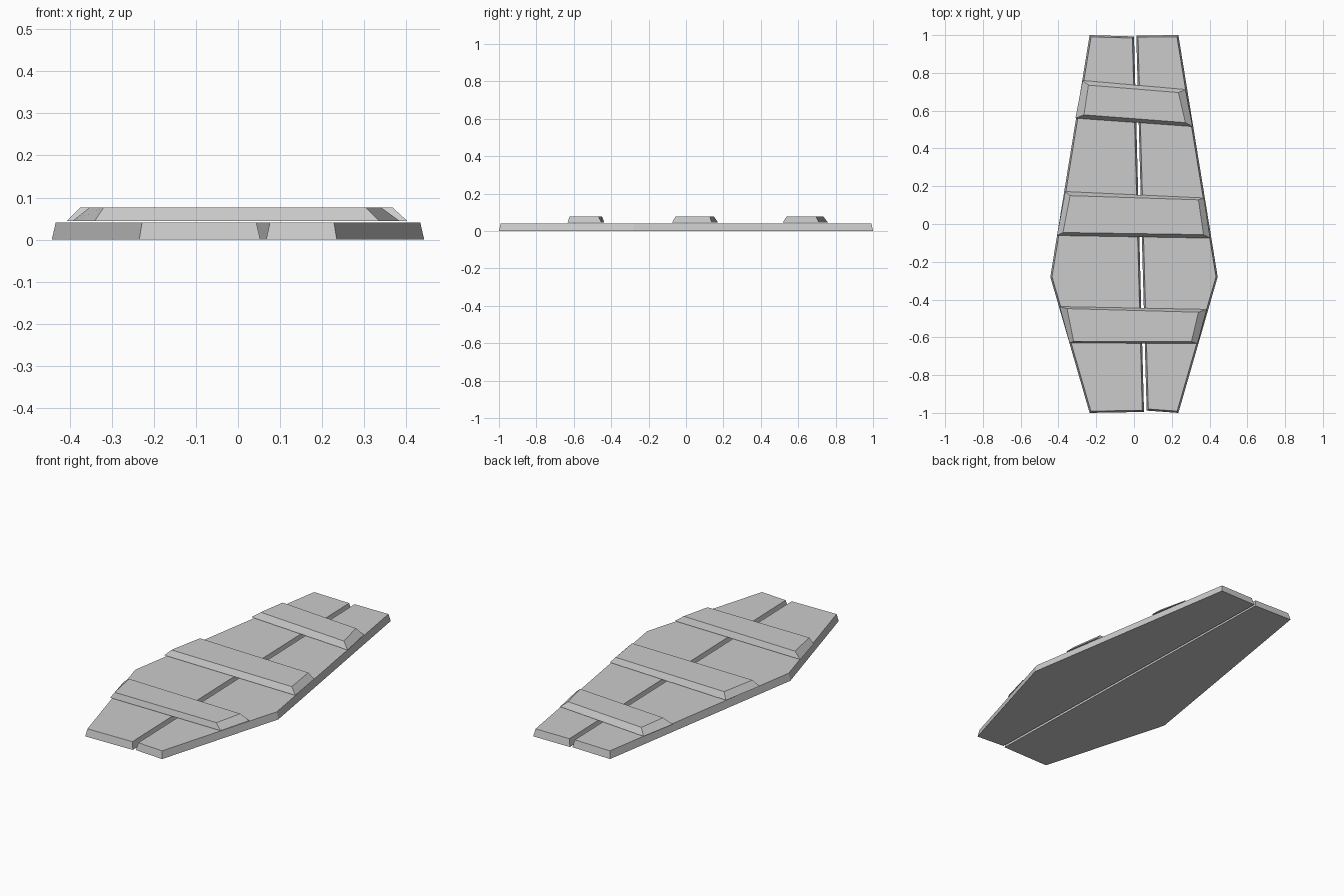
import bpy
import bmesh
from mathutils import Vector

if "Cube" in bpy.data.objects:
    bpy.data.objects.remove(bpy.data.objects["Cube"], do_unlink=True)

# Single flat colour
grey = bpy.data.materials.new("plain_grey")
grey.use_nodes = True
colour = (0.6, 0.6, 0.6, 1)
grey.diffuse_color = colour
grey.node_tree.nodes["Principled BSDF"].inputs["Base Color"].default_value = colour


def inset(outline, distance):
    """Move every edge of a counter-clockwise outline inward."""
    points = [Vector(p) for p in outline]
    result = []
    for i, point in enumerate(points):
        before = (point - points[i - 1]).normalized()
        after = (points[(i + 1) % len(points)] - point).normalized()
        normal_a = Vector((-before.y, before.x))
        normal_b = Vector((-after.y, after.x))
        offset = (normal_a + normal_b) / (1 + normal_a.dot(normal_b))
        result.append(point + offset * distance)
    return result


def slab(name, lower, upper, z_low, z_high):
    """Closed solid joining a lower outline to an upper outline."""
    bm = bmesh.new()
    base = [bm.verts.new((x, y, z_low)) for x, y in lower]
    top = [bm.verts.new((x, y, z_high)) for x, y in upper]
    bm.faces.new(base[::-1])
    bm.faces.new(top)
    for i in range(len(base)):
        j = (i + 1) % len(base)
        bm.faces.new((base[i], base[j], top[j], top[i]))
    bmesh.ops.recalc_face_normals(bm, faces=bm.faces)
    mesh = bpy.data.meshes.new(name)
    bm.to_mesh(mesh)
    bm.free()
    mesh.materials.append(grey)
    obj = bpy.data.objects.new(name, mesh)
    bpy.context.collection.objects.link(obj)
    return obj


# Two long boards with a slanted gap between them
boards = {
    "right_board": [(-.235, 1), (-.443, -.28), (-.235, -1), (.053, -.995), (0, .993)],
    "left_board": [(.235, 1), (.012, .998), (.067, -.988), (.235, -1), (.443, -.28)],
}
for name, outline in boards.items():
    slab(name, outline, inset(outline, .009), 0, .04)

# Three crooked cross planks: back left, front left, front right, back right
planks = {
    "back_plank": (
        [(-.272, .76), (-.31, .56), (.31, .516), (.272, .712)],
        [(-.241, .735), (-.265, .578), (.272, .537), (.235, .696)]),
    "middle_plank": (
        [(-.364, .172), (-.408, -.061), (.403, -.075), (.37, .138)],
        [(-.338, .15), (-.376, -.045), (.368, -.056), (.341, .128)]),
    "front_plank": (
        [(-.394, -.437), (-.341, -.63), (.336, -.633), (.385, -.452)],
        [(-.354, -.448), (-.32, -.621), (.304, -.623), (.341, -.467)]),
}
for name, (lower, upper) in planks.items():
    slab(name, lower, upper, .044, .076)
